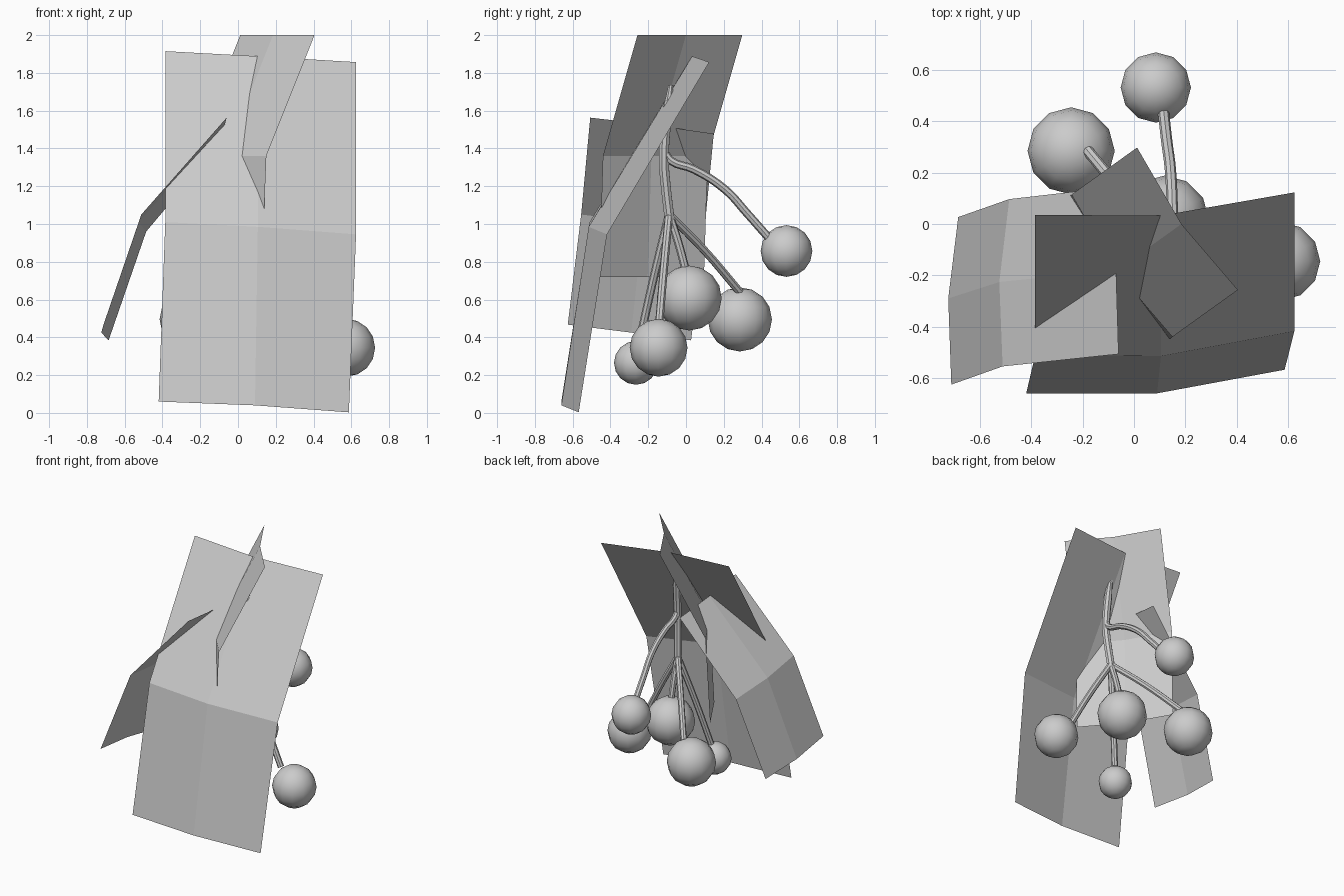
import bpy
from mathutils import Vector

if "Cube" in bpy.data.objects:
    bpy.data.objects.remove(bpy.data.objects["Cube"])


def leaf(name, rows):
    """Leaf card: rows of points from tip to base, joined by quads."""
    n = len(rows[0])
    verts = [p for row in rows for p in row]
    faces = [(r * n + c, r * n + c + 1, (r + 1) * n + c + 1, (r + 1) * n + c)
             for r in range(len(rows) - 1) for c in range(n - 1)]
    mesh = bpy.data.meshes.new(name)
    mesh.from_pydata(verts, [], faces)
    obj = bpy.data.objects.new(name, mesh)
    bpy.context.collection.objects.link(obj)


def stem(name, points, radius, tip=1.0):
    """Round stalk along a smooth path; tip scales the first point."""
    curve = bpy.data.curves.new(name, 'CURVE')
    curve.dimensions = '3D'
    curve.bevel_depth = radius
    curve.bevel_resolution = 2
    curve.resolution_u = 4
    curve.use_fill_caps = True
    s = curve.splines.new('BEZIER')
    s.bezier_points.add(len(points) - 1)
    for b, p in zip(s.bezier_points, points):
        b.co = p
        b.handle_left_type = b.handle_right_type = 'AUTO'
    s.bezier_points[0].radius = tip
    obj = bpy.data.objects.new(name, curve)
    bpy.context.collection.objects.link(obj)
    bpy.ops.object.select_all(action='DESELECT')
    obj.select_set(True)
    bpy.context.view_layer.objects.active = obj
    bpy.ops.object.convert(target='MESH')
    bpy.ops.object.shade_smooth_by_angle()


def berry(name, centre, radius):
    bpy.ops.mesh.primitive_uv_sphere_add(segments=12, ring_count=8,
                                         radius=radius, location=centre)
    bpy.context.object.name = name
    bpy.ops.object.shade_smooth()


# Leaves, each a bent and slightly cupped card
leaf("front_leaf", [
    [(-.385, .035, 1.915), (.107, .033, 1.888), (.625, .123, 1.857)],
    [(-.385, -.51, 1.01), (.105, -.515, .985), (.625, -.418, .945)],
    [(-.42, -.66, .06), (.09, -.66, .04), (.587, -.568, .003)]])
leaf("left_leaf", [
    [(-.06, -.507, 1.563), (-.07, -.18, 1.525), (-.05, .147, 1.478)],
    [(-.512, -.555, 1.05), (-.525, -.226, 1.01), (-.486, .097, .96)],
    [(-.712, -.626, .467), (-.724, -.29, .425), (-.685, .027, .384)]])
across = [Vector((.405, -.257, 2)), Vector((.185, 0, 2)), Vector((.012, .298, 2))]
leaf("tall_leaf", [[p + Vector(d) for p in across] for d in
                   [(0, 0, 0), (-.255, -.183, -.64), (-.28, -.203, -1.28)]])

# Main stalk with the side branches that carry the berries
joint = (.132, -.09, 1.05)
stem("main_stem", [(.14, -.08, 1.735), (.148, -.1, 1.58), (.152, -.117, 1.34),
                   (.142, -.105, 1.18), joint, (.13, -.085, 1.0)], .028, .5)
stem("upper_branch", [(.152, -.115, 1.38), (.152, -.08, 1.335), (.15, .04, 1.29),
                      (.142, .21, 1.18), (.128, .32, 1.06), (.115, .435, .93)], .022)
ends = {"back": (-.18, .285, .64), "middle": (.125, 0, .75),
        "right": (.46, -.143, .46), "low": (-.04, -.25, .36)}
for key, end in ends.items():
    mid = Vector(joint).lerp(Vector(end), .5) + Vector((0, 0, .015))
    stem(key + "_branch", [joint, mid, end], .022)

# Berries
for key, centre, radius in [
        ("upper", (.085, .532, .857), .137), ("back", (-.245, .285, .495), .17),
        ("middle", (.12, .017, .608), .172), ("right", (.573, -.145, .345), .153),
        ("low", (-.055, -.265, .265), .116)]:
    berry(key + "_berry", centre, radius)
